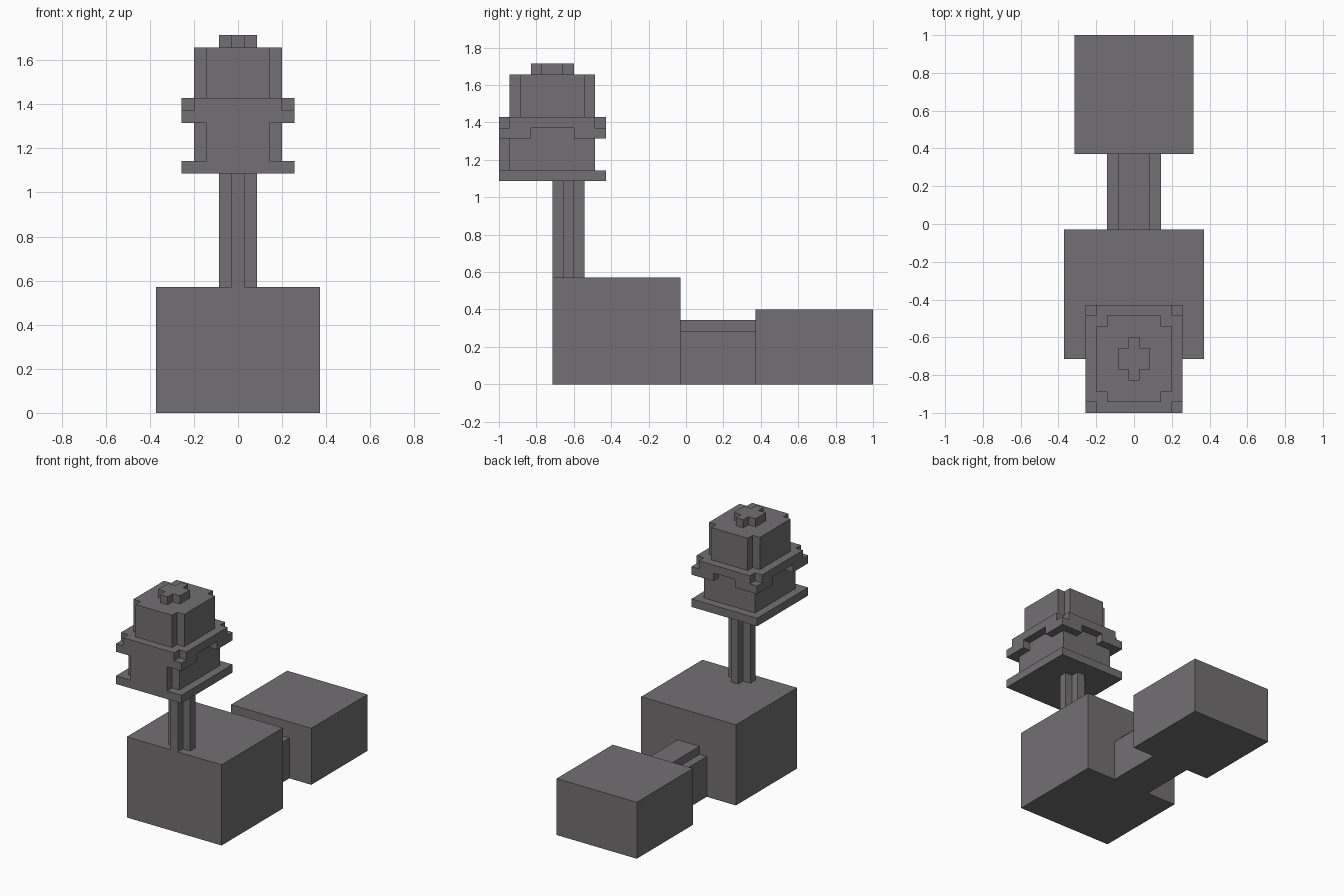
import bpy
import bmesh

cube = bpy.data.objects.get("Cube")
if cube:
    bpy.data.objects.remove(cube, do_unlink=True)

UNIT = 2 / 35  # one block of the grid

grey = bpy.data.materials.new("stone_grey")
grey.use_nodes = True
colour = (0.17, 0.162, 0.168, 1)
grey.diffuse_color = colour
grey.node_tree.nodes["Principled BSDF"].inputs["Base Color"].default_value = colour


def prism(name, half, z0, z1):
    """Mirror a half outline (front to back, in blocks) and extrude it from z0 to z1."""
    outline = half + [(-x, y) for x, y in reversed(half) if x > 0]
    bm = bmesh.new()
    base = bm.faces.new([bm.verts.new((x * UNIT, y * UNIT - 1, z0 * UNIT)) for x, y in outline])
    top = bmesh.ops.extrude_face_region(bm, geom=[base])["geom"]
    verts = [v for v in top if isinstance(v, bmesh.types.BMVert)]
    bmesh.ops.translate(bm, verts=verts, vec=(0, 0, (z1 - z0) * UNIT))
    bmesh.ops.recalc_face_normals(bm, faces=bm.faces)
    mesh = bpy.data.meshes.new(name)
    bm.to_mesh(mesh)
    bm.free()
    mesh.materials.append(grey)
    obj = bpy.data.objects.new(name, mesh)
    bpy.context.collection.objects.link(obj)
    return obj


def block(w, y0, y1):
    return [(w, y0), (w, y1)]


def notched(w, y0, y1):
    """Rectangle with a one-block square missing from each corner."""
    return [(w - 1, y0), (w - 1, y0 + 1), (w, y0 + 1),
            (w, y1 - 1), (w - 1, y1 - 1), (w - 1, y1)]


# Ground blocks and the stepped link between them
prism("front_block", block(6.5, 5, 17), 0, 10)
prism("rear_block", block(5.5, 24, 35), 0, 7)
prism("link", block(2.5, 17, 24), 0, 5)
prism("link_ridge", block(1.5, 17, 24), 5, 6)

# Cross-shaped post
prism("post", notched(1.5, 5, 8), 10, 19)

# Head: base plate, core with a flush front panel, notched rim, crown, knob
prism("head_base", block(4.5, 0, 10), 19, 20)
prism("head_core", [(2.5, 0), (2.5, 1), (3.5, 1), (3.5, 9)], 20, 23)
prism("rim_lower", [(4.5, 0), (4.5, 3), (3.5, 3), (3.5, 7), (4.5, 7),
                    (4.5, 10), (1.5, 10), (1.5, 9)], 23, 24)
prism("rim_upper", notched(4.5, 0, 10), 24, 25)
prism("crown", notched(3.5, 1, 9), 25, 29)
prism("top_knob", notched(1.5, 3, 7), 29, 30)
